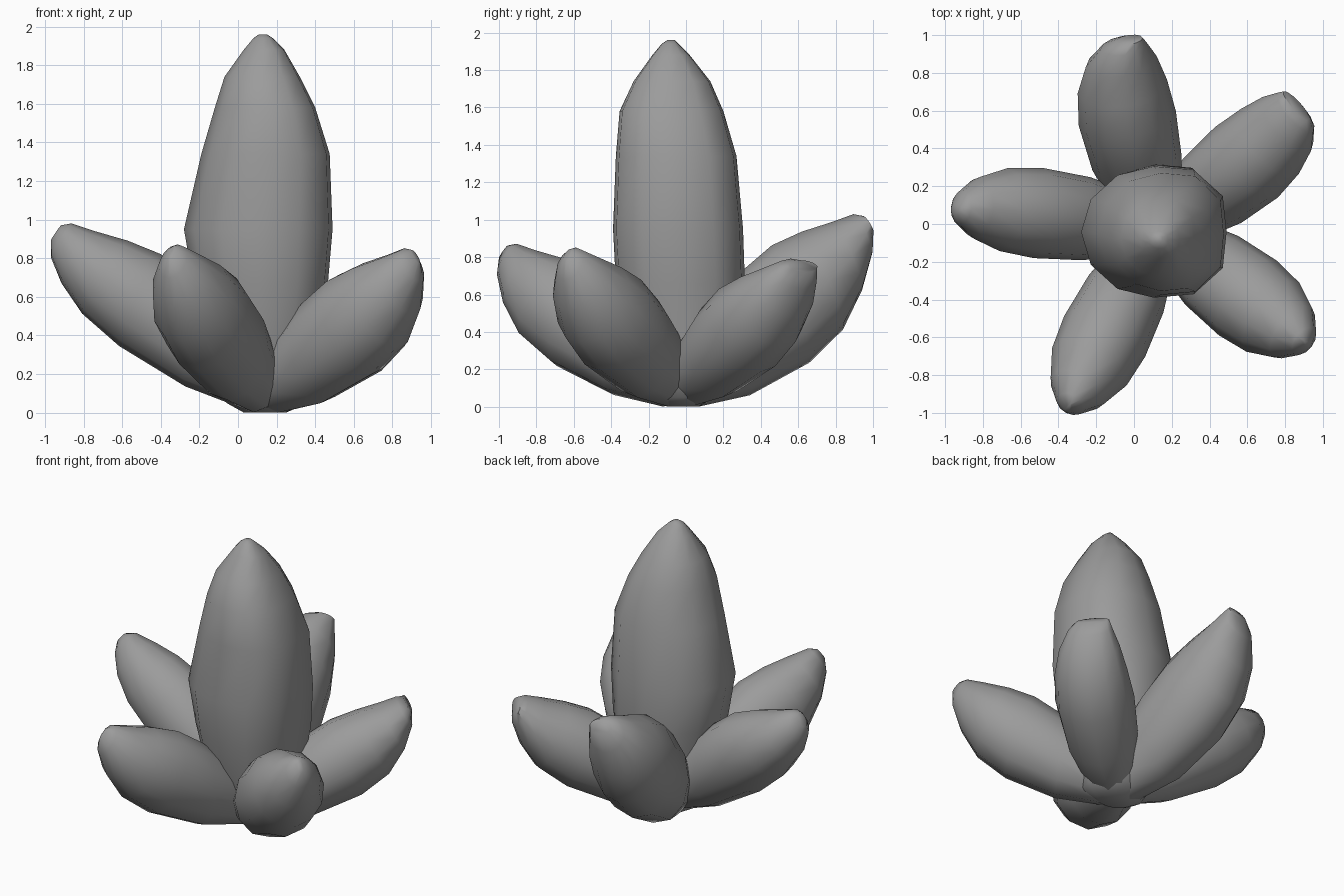
import bpy, bmesh, math
from mathutils import Vector

cube = bpy.data.objects.get("Cube")
if cube:
    bpy.data.objects.remove(cube)

grey = bpy.data.materials.new("plain grey")
grey.use_nodes = True
COLOUR = (0.33, 0.33, 0.33, 1)
grey.diffuse_color = COLOUR
grey.node_tree.nodes["Principled BSDF"].inputs["Base Color"].default_value = COLOUR

CENTRE = Vector((0.13, -0.03, 0))
SIDES = 12


def loft(name, rings):
    """Skin a list of point rings into a closed, smooth-shaded solid."""
    bm = bmesh.new()
    loops = [[bm.verts.new(p) for p in ring] for ring in rings]
    for a, b in zip(loops, loops[1:]):
        for i in range(SIDES):
            j = (i + 1) % SIDES
            bm.faces.new((a[i], a[j], b[j], b[i]))
    bm.faces.new(loops[0][::-1])
    bm.faces.new(loops[-1])
    bmesh.ops.recalc_face_normals(bm, faces=bm.faces)
    mesh = bpy.data.meshes.new(name)
    bm.to_mesh(mesh)
    bm.free()
    mesh.materials.append(grey)
    obj = bpy.data.objects.new(name, mesh)
    bpy.context.collection.objects.link(obj)
    bpy.ops.object.select_all(action='DESELECT')
    obj.select_set(True)
    bpy.context.view_layer.objects.active = obj
    bpy.ops.object.shade_smooth_by_angle(angle=math.radians(50))


def oval(centre, u, v, corner=0.0):
    """Ellipse of points; corner squares off its +u half."""
    points = []
    for i in range(SIDES):
        a = 2 * math.pi * i / SIDES
        c, s = math.cos(a), math.sin(a)
        points.append(centre + (u * c + v * s) * (1 + corner * max(0, c) * abs(s)))
    return points


# Central bud: height, then left/right and front/back extents
bud = [
    (0.00, 0.03, 0.25, -0.10, 0.07),
    (0.05, -0.06, 0.36, -0.18, 0.15),
    (0.18, -0.14, 0.40, -0.26, 0.23),
    (0.40, -0.18, 0.42, -0.31, 0.27),
    (0.66, -0.23, 0.465, -0.375, 0.315),
    (0.95, -0.28, 0.49, -0.39, 0.305),
    (1.34, -0.19, 0.475, -0.375, 0.27),
    (1.58, -0.12, 0.40, -0.355, 0.20),
    (1.74, -0.07, 0.32, -0.28, 0.13),
    (1.88, 0.03, 0.24, -0.18, 0.02),
    (1.94, 0.08, 0.18, -0.13, -0.04),
    (1.96, 0.11, 0.15, -0.10, -0.06),
]
loft("central_bud", [
    oval(Vector(((x0 + x1) / 2, (y0 + y1) / 2, z)),
         Vector(((x1 - x0) / 2, 0, 0)), Vector((0, (y1 - y0) / 2, 0)), 0.22)
    for z, x0, x1, y0, y1 in bud])

# Leaf side profile: upper reach and height, lower reach and height,
# width as a share of the widest part
profile = [
    (0.00, 0.25, -0.02, 0.02, 0.48),
    (0.14, 0.48, 0.10, 0.01, 0.66),
    (0.34, 0.70, 0.38, 0.10, 0.92),
    (0.50, 0.83, 0.70, 0.29, 1.00),
    (0.66, 0.90, 0.88, 0.46, 0.92),
    (0.82, 0.95, 0.98, 0.64, 0.70),
    (0.93, 0.99, 1.03, 0.80, 0.40),
    (0.98, 0.98, 1.03, 0.90, 0.18),
]


def leaf(name, tip, height, width, bluntness, bend, sag):
    """Leaf reaching to tip; bend bows it sideways, sag drops its belly."""
    out = Vector((tip[0], tip[1], 0)) - CENTRE
    reach = out.length / 1.03
    out.normalize()
    side = Vector((-out.y, out.x, 0))
    rings = []
    for k, (ru, zu, rl, zl, share) in enumerate(profile):
        t = k / (len(profile) - 1)
        bow = math.sin(math.pi * t)
        top = out * ru * reach + Vector((0, 0, zu * height))
        low = out * rl * reach + Vector((0, 0, max(0, zl * height - sag * bow ** 2)))
        w = width * (share + bluntness * max(0, t - 0.6))
        mid = CENTRE + (top + low) / 2 + side * bend * bow
        rings.append(oval(mid, side * w, (top - low) / 2))
    loft(name, rings)


leaf("back_leaf", (-0.03, 1.0), 1.04, 0.26, 0.25, 0.075, 0.07)
leaf("back_left_leaf", (0.88, 0.64), 0.80, 0.25, 0.6, -0.045, 0.05)
leaf("front_left_leaf", (0.94, -0.65), 0.86, 0.25, -0.25, 0.0, 0.06)
leaf("front_leaf", (-0.36, -1.0), 0.88, 0.24, -0.3, 0.0, 0.04)
leaf("right_leaf", (-0.97, 0.08), 0.99, 0.24, -0.1, -0.025, -0.06)
